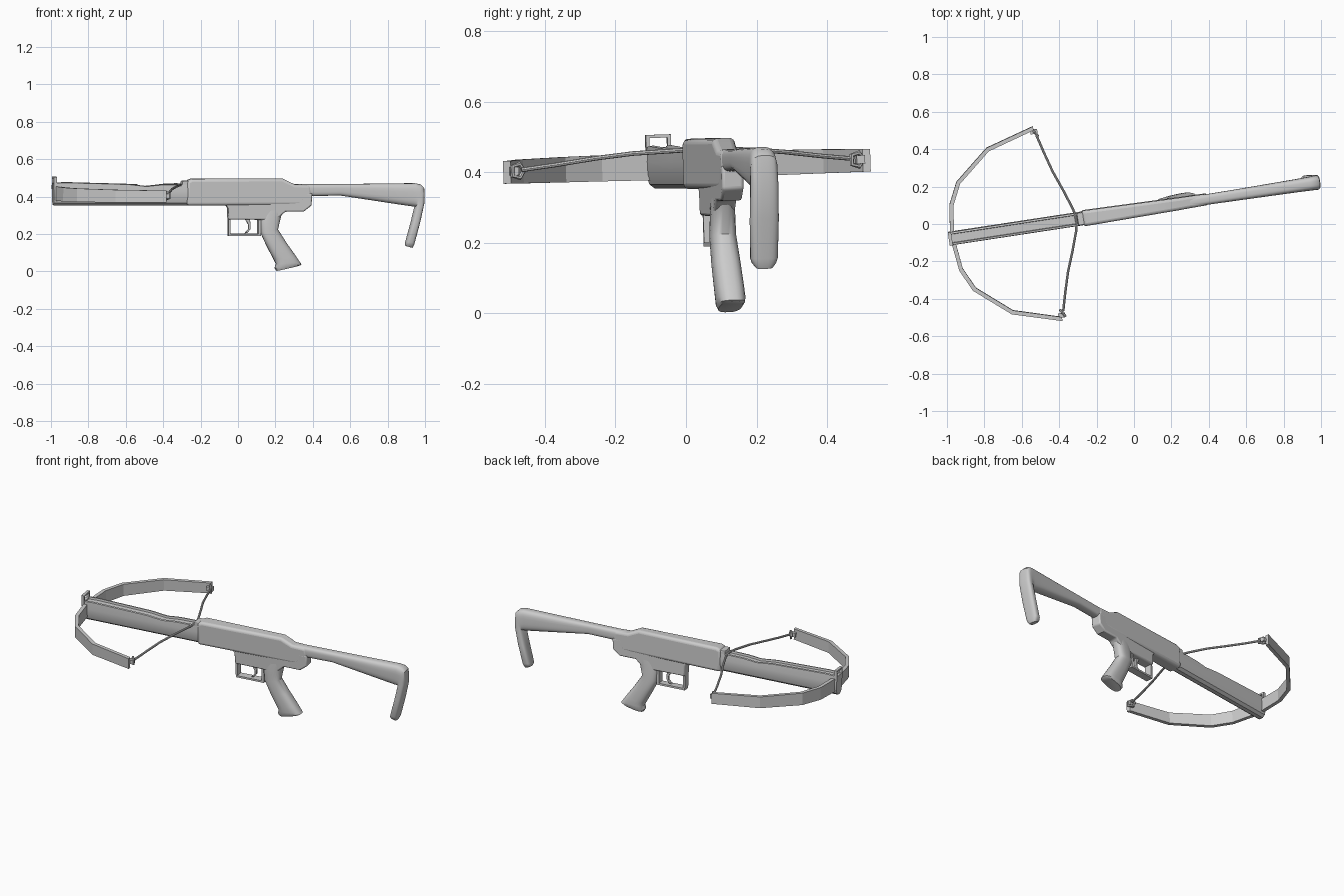
import bpy, bmesh
from math import radians, cos, sin, pi, copysign
from mathutils import Matrix, Vector

if "Cube" in bpy.data.objects:
    bpy.data.objects.remove(bpy.data.objects["Cube"])

# The whole weapon is yawed and slightly rolled; parts are built along local x
K = 1.011
PLACE = (Matrix.Translation((0, .0725, .417)) @ Matrix.Rotation(radians(8.65), 4, 'Z')
         @ Matrix.Rotation(radians(1.9), 4, 'X') @ Matrix.Translation((0, 0, -.417)))


def finish(name, bm, smooth=35, bevel=0, segs=3):
    bmesh.ops.recalc_face_normals(bm, faces=bm.faces[:])
    me = bpy.data.meshes.new(name)
    bm.to_mesh(me)
    bm.free()
    ob = bpy.data.objects.new(name, me)
    bpy.context.collection.objects.link(ob)
    ob.matrix_world = PLACE
    if bevel:
        m = ob.modifiers.new("Bevel", 'BEVEL')
        m.width, m.segments, m.limit_method, m.angle_limit = bevel, segs, 'ANGLE', radians(40)
    if smooth:
        bpy.ops.object.select_all(action='DESELECT')
        ob.select_set(True)
        bpy.context.view_layer.objects.active = ob
        bpy.ops.object.shade_smooth_by_angle(angle=radians(smooth))
    return ob


def skin(name, rings, smooth=35, closed=False):
    """Join equal-sized rings of points into a tube."""
    bm = bmesh.new()
    vs = [[bm.verts.new(p) for p in r] for r in rings]
    n = len(vs[0])
    pairs = list(zip(vs, vs[1:])) + ([(vs[-1], vs[0])] if closed else [])
    for a, b in pairs:
        for i in range(n):
            j = (i + 1) % n
            bm.faces.new((a[i], a[j], b[j], b[i]))
    if not closed:
        bm.faces.new(vs[0])
        bm.faces.new(vs[-1])
    return finish(name, bm, smooth)


def loft(name, sections, power=2.0, n=24, smooth=40):
    """Sections: (edge point, opposite edge point, half width), superellipse outline."""
    rings = []
    for (ax, az), (bx, bz), hw in sections:
        ring = []
        for i in range(n):
            t = 2 * pi * (i + .5) / n
            c = copysign(abs(cos(t)) ** (2 / power), cos(t))
            s = copysign(abs(sin(t)) ** (2 / power), sin(t))
            ring.append((((ax + bx) / 2 + c * (ax - bx) / 2) * K, s * hw,
                         (az + bz) / 2 + c * (az - bz) / 2))
        rings.append(ring)
    return skin(name, rings, smooth)


def plate(name, outline, width, bevel=0, segs=3):
    """Side profile with thickness width(x) to each side."""
    bm = bmesh.new()
    sides = [[bm.verts.new((x * K, s * width(x), z)) for x, z in outline] for s in (-1, 1)]
    n = len(outline)
    for i in range(n):
        j = (i + 1) % n
        bm.faces.new((sides[0][i], sides[0][j], sides[1][j], sides[1][i]))
    for s in sides:
        bm.faces.new(s)
    return finish(name, bm, 35, bevel, segs)


def box(name, x, y, z, bevel=0):
    bm = bmesh.new()
    mid = [(a + b) / 2 for a, b in (x, y, z)]
    size = [b - a for a, b in (x, y, z)]
    bmesh.ops.create_cube(bm, size=1, matrix=Matrix.Translation(mid) @ Matrix.Diagonal((*size, 1)))
    return finish(name, bm, 0, bevel, 2)


def tube(name, pts, r, n=8, closed=False):
    rings, m = [], len(pts)
    pts = [Vector(p) for p in pts]
    for i, p in enumerate(pts):
        a = pts[i - 1] if (i or closed) else p
        b = pts[(i + 1) % m] if (i < m - 1 or closed) else p
        d = (b - a).normalized()
        side = d.cross(Vector((1, .01, 0))).normalized()
        up = side.cross(d)
        rings.append([p + r * (cos(2 * pi * k / n) * side + sin(2 * pi * k / n) * up) for k in range(n)])
    return skin(name, rings, 40, closed)


# Receiver
plate("receiver", [(-.278, .353), (-.278, .485), (-.25, .496), (.235, .497), (.30, .466),
                   (.385, .462), (.396, .41), (.33, .353)],
      lambda x: .042 - .012 * (x + .28) / .68, .016, 4)
plate("lower_receiver", [(-.075, .37), (-.056, .34), (-.053, .278), (.20, .276), (.25, .32), (.348, .32),
                         (.39, .353), (.394, .42), (-.075, .42)], lambda x: .031, .008)
box("string_latch", (-.306, -.26), (-.034, .034), (.44, .485), .006)

# Pistol grip
loft("pistol_grip", [((.115, .32), (.255, .34), .031), ((.117, .27), (.232, .30), .034),
                     ((.12, .21), (.214, .225), .037), ((.155, .135), (.262, .15), .04),
                     ((.192, .065), (.312, .08), .041), ((.205, .04), (.332, .05), .041),
                     ((.198, .018), (.341, .038), .039), ((.208, .003), (.335, .033), .033)], 2.7)

# Trigger and guard
box("guard_front", (-.053, -.042), (-.022, .022), (.19, .29))
box("guard_bottom", (-.053, .122), (-.022, .022), (.19, .201))
box("guard_back", (.108, .122), (-.022, .022), (.19, .29))
plate("trigger", [(.035, .285), (.055, .25), (.055, .225), (.035, .203), (.052, .207),
                  (.068, .228), (.068, .255), (.062, .285)], lambda x: .009, .003, 2)

# Shoulder stock with angled butt
loft("stock", [((.26, .466), (.26, .40), .027), ((.545, .467), (.545, .406), .030),
               ((.86, .471), (.86, .358), .035), ((.945, .472), (.93, .348), .037),
               ((.975, .466), (.944, .348), .038), ((.994, .448), (.948, .347), .039),
               ((.996, .37), (.945, .343), .040), ((.975, .27), (.925, .258), .041),
               ((.945, .155), (.898, .158), .039), ((.941, .14), (.895, .146), .034),
               ((.934, .126), (.898, .136), .024)], 3.2, 28)

# Bolt rail with a shallow groove and wavy upper edge
rings = []
for u, t in [(-1.0, .474), (-.93, .477), (-.75, .472), (-.6, .468), (-.5, .457), (-.42, .465), (-.25, .468)]:
    half = [(.022, t - .012), (.024, t), (.034, t - .002), (.037, .43), (.036, .395), (.028, .367), (.012, .354)]
    rings.append([(u, v, z) for v, z in half] + [(u, -v, z) for v, z in reversed(half)])
skin("bolt_rail", rings, 30)

# Front sight frame
for s in (-1, 1):
    box("sight_post", (-1.002, -.985), (s * .031 - .005, s * .031 + .005), (.44, .507))
for z in (.462, .498):
    box("sight_bar", (-1.002, -.985), (-.034, .034), (z, z + .009))

# Bow limbs, faceted
half = [(-.972, .177, .037), (-.916, .294, .036), (-.73, .45, .034), (-.466, .527, .032)]
path = [(u, -v, h) for u, v, h in reversed(half)] + [(-.994, 0, .039)] + half
rings = []
for u, v, h in path:
    inner = Vector((u, v)) + (Vector((-.5, 0)) - Vector((u, v))).normalized() * .022
    rings.append([(u, v, .417 - h), (u, v, .417 + h), (inner.x, inner.y, .417 + h), (inner.x, inner.y, .417 - h)])
skin("bow_limbs", rings, 0)

# Bowstring and five-sided end loops
side = [(-.313, .02, .464), (-.322, .06, .463), (-.36, .17, .459), (-.398, .27, .449),
        (-.43, .38, .434), (-.455, .475, .423)]
tube("bowstring", [(u, -v, z) for u, v, z in reversed(side)] + side, .0065)
for s in (-1, 1):
    tube("string_loop", [(-.458 - .012 * cos(2 * pi * k / 5), s * .487 + .02 * cos(2 * pi * k / 5),
                          .42 + .021 * sin(2 * pi * k / 5)) for k in range(5)], .007, 6, True)
    box("loop_peg", (-.485, -.447), (s * .497 - .012, s * .497 + .012), (.408, .432))
